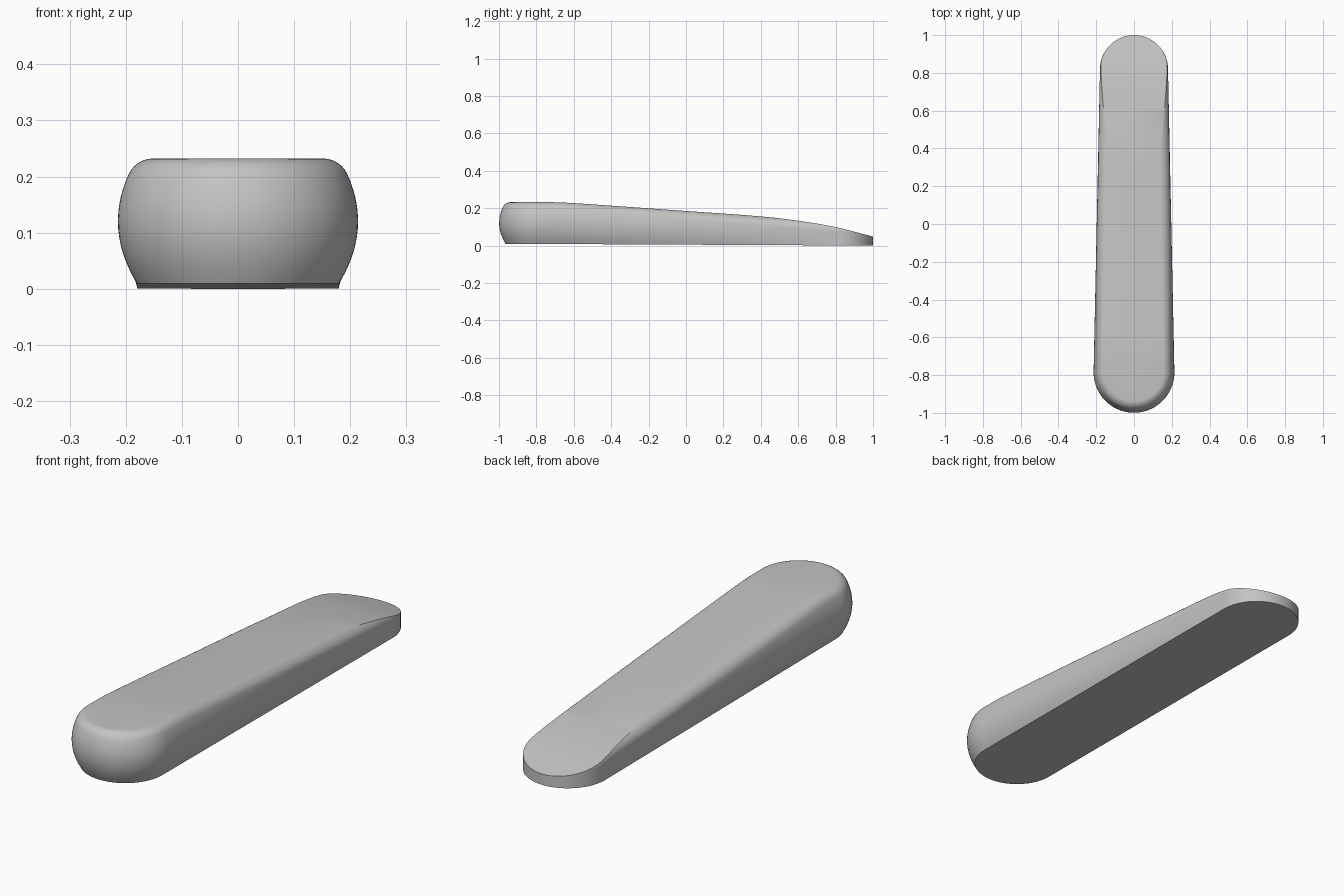
import bpy, bmesh, math

if "Cube" in bpy.data.objects:
    bpy.data.objects.remove(bpy.data.objects["Cube"])

R, Y0, Y1 = 0.18, -0.785, 0.82      # end radius, front and back arc centres
LEVELS, ARC, STRAIGHT = 20, 24, 40


def lerp_table(table, y):
    """Smooth-ish height lookup along the length (Catmull-Rom)."""
    n = len(table)
    if y <= table[0][0]:
        return table[0][1]
    for i in range(n - 1):
        (a, p1), (b, p2) = table[i], table[i + 1]
        if y <= b:
            p0, q0 = (table[i - 1][1], table[i - 1][0]) if i else (p1, a - 1)
            p3, q3 = (table[i + 2][1], table[i + 2][0]) if i < n - 2 else (p2 + (p2 - p1), b + (b - a))
            m1 = (p2 - p0) / (b - q0) * (b - a)
            m2 = (p3 - p1) / (q3 - a) * (b - a)
            s = (y - a) / (b - a)
            return ((2*s**3 - 3*s**2 + 1) * p1 + (s**3 - 2*s**2 + s) * m1
                    + (-2*s**3 + 3*s**2) * p2 + (s**3 - s**2) * m2)
    return table[-1][1]


TOP = [(-0.72, 0.232), (-0.6, 0.227), (0, 0.185), (0.4, 0.156), (0.6, 0.133), (0.8, 0.099), (1, 0.048)]


def body_top(y):                     # height of the barrel before the tip is cut down
    if y < 0.4:
        return lerp_table(TOP, y)
    return 0.156 - 0.072 * (y - 0.4)


# half outline: front arc, straight side, back arc -> (x, y, normal x, normal y)
outline = []
for i in range(ARC + 1):
    a = -math.pi / 2 + i / ARC * math.pi / 2
    outline.append((R * math.cos(a), Y0 + R * math.sin(a), math.cos(a), math.sin(a)))
for i in range(1, STRAIGHT):
    outline.append((R, Y0 + (Y1 - Y0) * i / STRAIGHT, 1, 0))
for i in range(ARC + 1):
    a = i / ARC * math.pi / 2
    outline.append((R * math.cos(a), Y1 + R * math.sin(a), math.cos(a), math.sin(a)))

# wedge body: loft bulged side sections, closed to the centre line
bm = bmesh.new()
rows = []
for x, y, nx, ny in outline:
    f = min(max((y - Y0) / (Y1 - Y0), 0), 1)
    base = 0.005 * (1 - y)
    full = body_top(y)
    top = min(full, lerp_table(TOP, y))
    r = 0.025 + 0.027 * f            # top rounding grows toward the tip
    row = []
    for j in range(LEVELS + 1):
        t = 1 - (1 - j / LEVELS) ** 2
        z = base + t * (top - base)
        u = (z - base) / (full - base)
        off = 0.034 * (1 - f) * (1 - (2 * u - 1) ** 2)
        k = max(full - z, 0)
        if k < r:
            off -= r - math.sqrt(max(r * r - (r - k) ** 2, 0))
        row.append((max(x + nx * off, 0), y + ny * off, z))
    row = [(0, row[0][1], row[0][2])] + row + [(0, row[-1][1], row[-1][2])]
    rows.append([bm.verts.new(p) for p in row])
for a, b in zip(rows, rows[1:]):
    for j in range(len(a) - 1):
        bm.faces.new((a[j], b[j], b[j + 1], a[j + 1]))
bmesh.ops.remove_doubles(bm, verts=bm.verts, dist=1e-5)
bmesh.ops.recalc_face_normals(bm, faces=bm.faces)

# mirror to the left side
half = bm.verts[:] + bm.edges[:] + bm.faces[:]
bmesh.ops.mirror(bm, geom=half, axis='X', merge_dist=1e-5)
bmesh.ops.remove_doubles(bm, verts=bm.verts, dist=1e-5)
bmesh.ops.recalc_face_normals(bm, faces=bm.faces)

mesh = bpy.data.meshes.new("wedge_body")
bm.to_mesh(mesh)
bm.free()
obj = bpy.data.objects.new("wedge_body", mesh)
bpy.context.collection.objects.link(obj)

mat = bpy.data.materials.new("plain grey")
mat.diffuse_color = (0.55, 0.55, 0.55, 1)
mat.use_nodes = True
mat.node_tree.nodes["Principled BSDF"].inputs["Base Color"].default_value = mat.diffuse_color
mesh.materials.append(mat)

bpy.context.view_layer.objects.active = obj
obj.select_set(True)
bpy.ops.object.shade_smooth_by_angle(angle=math.radians(30))
